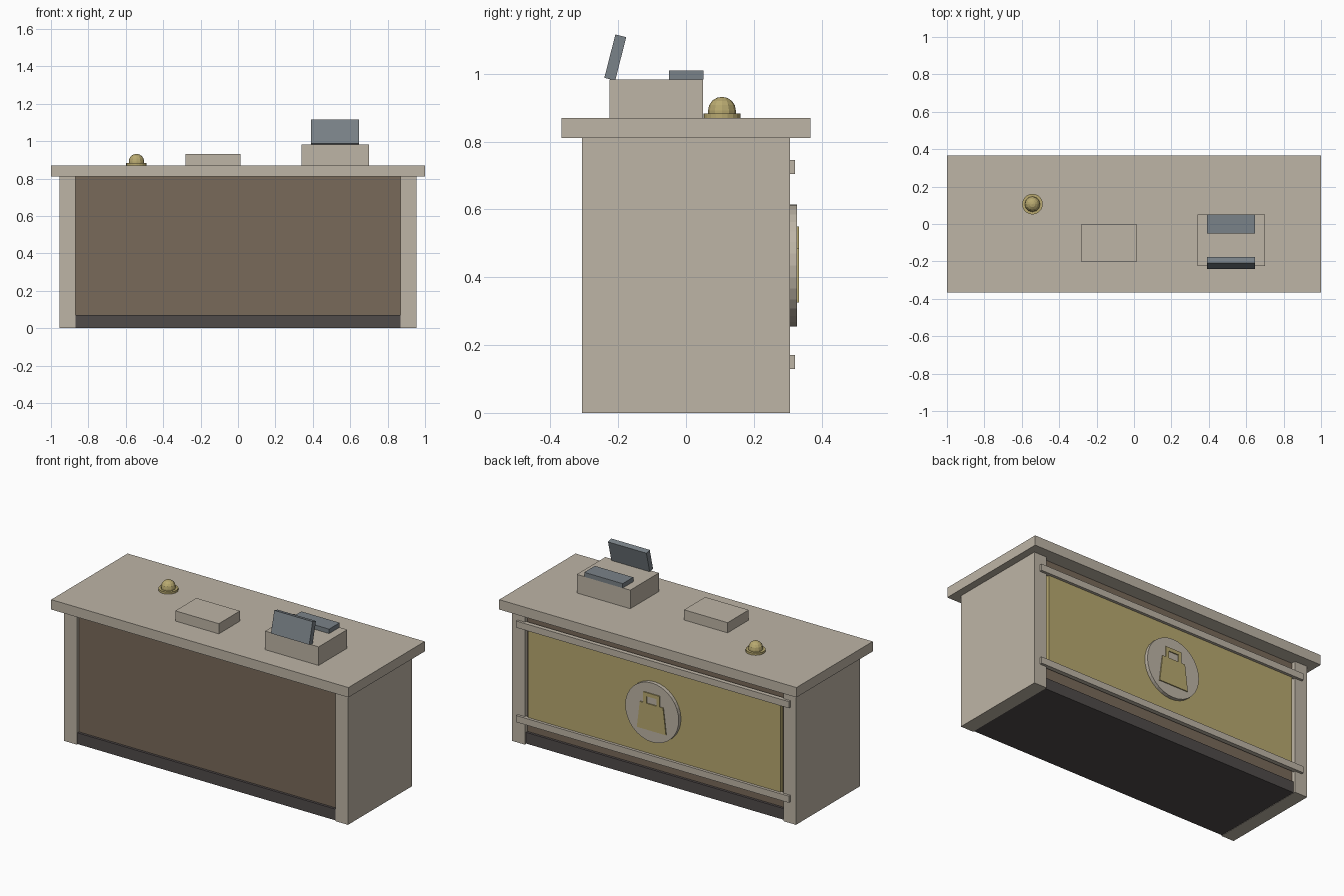
import bpy, bmesh, math
from mathutils import Matrix

cube = bpy.data.objects.get("Cube")
if cube:
    bpy.data.objects.remove(cube, do_unlink=True)


def material(name, *rgb):
    """Flat material from 0-255 display values."""
    col = [((c / 255 + 0.055) / 1.055) ** 2.4 for c in rgb] + [1]
    m = bpy.data.materials.new(name)
    m.use_nodes = True
    m.diffuse_color = col
    m.node_tree.nodes["Principled BSDF"].inputs["Base Color"].default_value = col
    return m


beige = material("beige", 190, 181, 166)
brown = material("brown", 121, 106, 90)
charcoal = material("charcoal", 80, 75, 74)
slate = material("slate", 122, 130, 136)
gold = material("gold", 184, 169, 112)


def finish(name, bm, mat):
    bmesh.ops.recalc_face_normals(bm, faces=bm.faces)
    mesh = bpy.data.meshes.new(name)
    bm.to_mesh(mesh)
    bm.free()
    mesh.materials.append(mat)
    obj = bpy.data.objects.new(name, mesh)
    bpy.context.collection.objects.link(obj)
    return obj


def box(name, mat, x, y, z, tilt=0):
    """Box from (min, max) ranges, optionally tilted about its x axis."""
    bm = bmesh.new()
    bmesh.ops.create_cube(bm, size=1)
    size = [b - a for a, b in (x, y, z)]
    bmesh.ops.scale(bm, vec=size, verts=bm.verts)
    obj = finish(name, bm, mat)
    obj.location = [(a + b) / 2 for a, b in (x, y, z)]
    obj.rotation_euler.x = tilt
    return obj


def prism(name, mat, outline, y0, y1):
    """Extrude an x-z outline along y."""
    bm = bmesh.new()
    face = bm.faces.new([bm.verts.new((x, y0, z)) for x, z in outline])
    new = bmesh.ops.extrude_face_region(bm, geom=[face])["geom"]
    verts = [v for v in new if isinstance(v, bmesh.types.BMVert)]
    bmesh.ops.translate(bm, vec=(0, y1 - y0, 0), verts=verts)
    return finish(name, bm, mat)


def lathe(name, mat, profile, steps, location):
    """Spin an r-z profile about the z axis."""
    bm = bmesh.new()
    verts = [bm.verts.new((r, 0, z)) for r, z in profile]
    edges = [bm.edges.new(pair) for pair in zip(verts, verts[1:])]
    bmesh.ops.spin(bm, geom=verts + edges, axis=(0, 0, 1), cent=(0, 0, 0),
                   angle=math.tau, steps=steps, use_duplicate=False)
    bmesh.ops.remove_doubles(bm, verts=bm.verts, dist=0.0005)
    obj = finish(name, bm, mat)
    obj.location = location
    return obj


# Counter carcass
box("countertop", beige, (-1, 1), (-0.367, 0.367), (0.81, 0.87))
for side, x in (("right", (-0.955, -0.87)), ("left", (0.87, 0.955))):
    box(side + "_end_panel", beige, x, (-0.307, 0.307), (0, 0.81))
box("body", brown, (-0.87, 0.87), (-0.287, 0.28), (0.07, 0.81))
box("kick_base", charcoal, (-0.87, 0.87), (-0.302, 0.295), (0.002, 0.07))

# Decorated back: gold panel, rails and round badge
box("back_panel", gold, (-0.85, 0.85), (0.27, 0.305), (0.145, 0.725))
for name, z in (("lower_rail", 0.13), ("upper_rail", 0.705)):
    box(name, beige, (-0.917, 0.917), (0.295, 0.322), (z, z + 0.04))
ring = [(0.18 * math.cos(math.tau * i / 32), 0.435 + 0.18 * math.sin(math.tau * i / 32))
        for i in range(32)]
prism("badge_disc", beige, ring, 0.3, 0.327)

# Shopping bag relief on the badge
prism("bag_body", gold, [(-0.098, 0.325), (0.098, 0.325), (0.078, 0.485), (-0.078, 0.485)],
      0.325, 0.333)
prism("bag_handle", gold, [(-0.055, 0.485), (-0.055, 0.55), (0.055, 0.55), (0.055, 0.485),
                           (0.033, 0.485), (0.033, 0.528), (-0.033, 0.528), (-0.033, 0.485)],
      0.325, 0.333)

# Items on the counter
box("tray_block", beige, (-0.28, 0.013), (-0.203, 0), (0.87, 0.932))
box("register_base", beige, (0.34, 0.70), (-0.225, 0.05), (0.87, 0.983))
box("register_keypad", slate, (0.39, 0.648), (-0.05, 0.052), (0.983, 1.01))
box("register_screen", slate, (0.39, 0.648), (-0.225, -0.192), (0.982, 1.114), tilt=-0.25)

# Service bell
spot = (-0.543, 0.106, 0.87)
lathe("bell_plate", gold, [(0, 0), (0.055, 0), (0.055, 0.013), (0, 0.013)], 20, spot)
dome = [(0, 0.01), (0.041, 0.01)]
dome += [(0.041 * math.cos(a), 0.022 + 0.04 * math.sin(a))
         for a in (math.pi / 2 * i / 4 for i in range(5))]
lathe("bell_dome", gold, dome, 12, spot)
